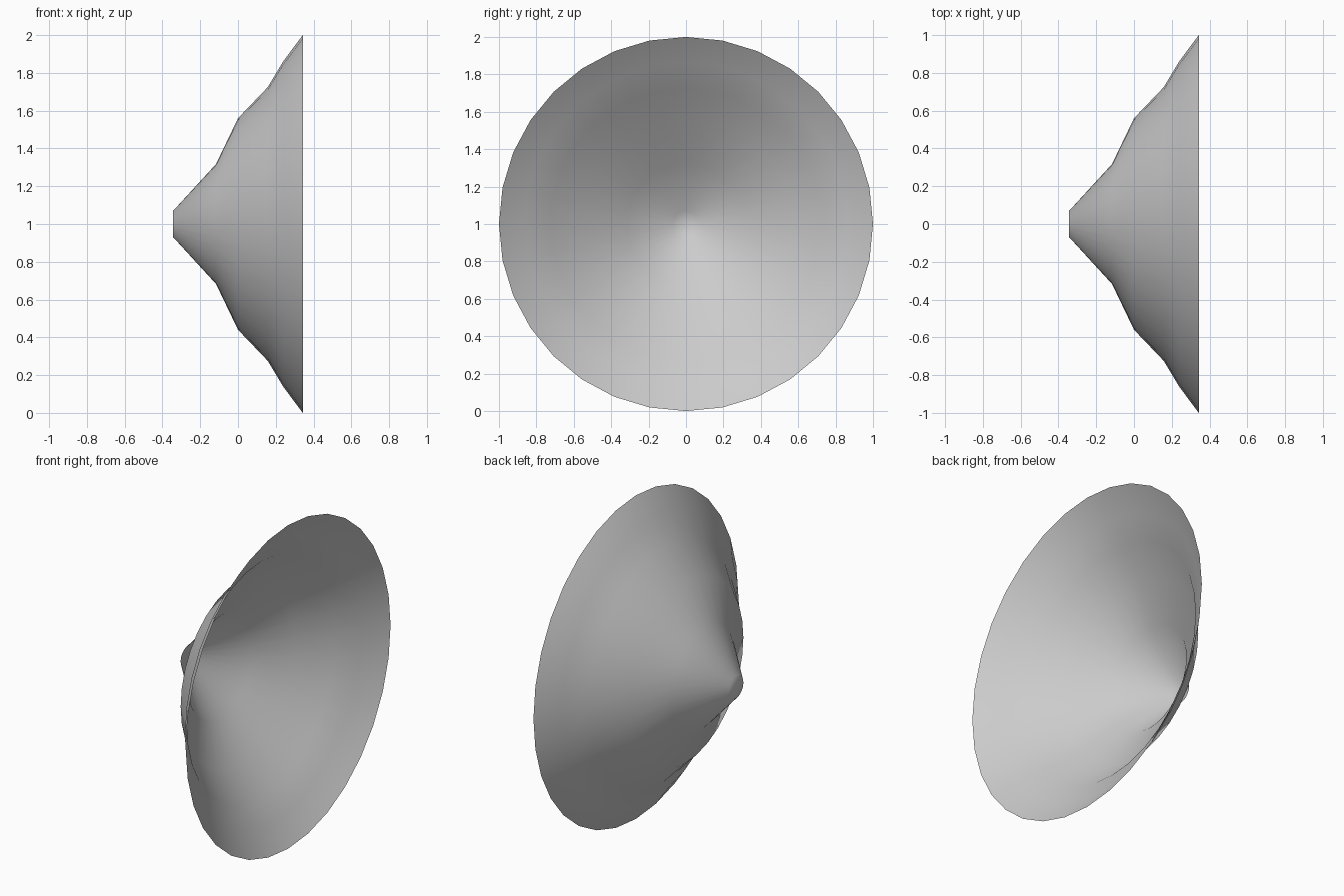
import bpy, bmesh, math

if "Cube" in bpy.data.objects:
    bpy.data.objects.remove(bpy.data.objects["Cube"])

# Dish: profile (x, radius) spun about the x axis at z = 1, open at the rim
SIDES = 32
PROFILE = [(-0.343, 0.07), (-0.116, 0.318), (0.0, 0.56),
           (0.158, 0.725), (0.24, 0.862), (0.343, 1.0)]

bm = bmesh.new()
rings = []
for x, r in PROFILE:
    rings.append([bm.verts.new((x, r * math.sin(math.tau * i / SIDES),
                                1 + r * math.cos(math.tau * i / SIDES)))
                  for i in range(SIDES)])

# Walls between neighbouring rings
for a, b in zip(rings, rings[1:]):
    for i in range(SIDES):
        j = (i + 1) % SIDES
        bm.faces.new((a[i], a[j], b[j], b[i]))

# Small flat cap closing the tip
tip = bm.verts.new((PROFILE[0][0], 0, 1))
for i in range(SIDES):
    bm.faces.new((tip, rings[0][(i + 1) % SIDES], rings[0][i]))

bmesh.ops.recalc_face_normals(bm, faces=bm.faces)
bm.normal_update()
# Outer side faces the tip direction
if sum(f.normal.x * f.calc_area() for f in bm.faces) > 0:
    bmesh.ops.reverse_faces(bm, faces=bm.faces)
for f in bm.faces:
    f.smooth = True

mesh = bpy.data.meshes.new("dish")
bm.to_mesh(mesh)
bm.free()
bpy.context.collection.objects.link(bpy.data.objects.new("dish", mesh))
